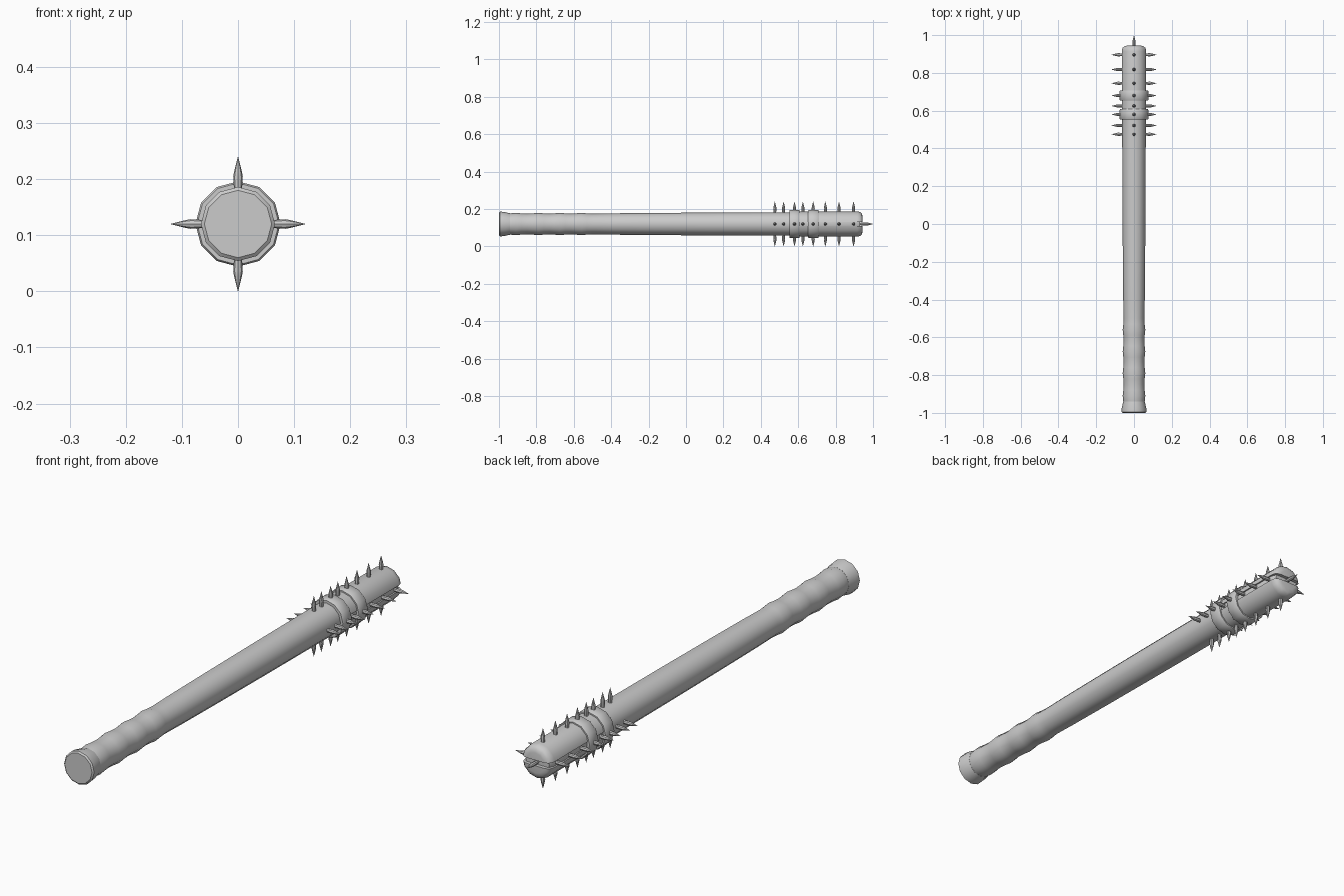
import bpy, bmesh, math
from mathutils import Matrix, Vector

if "Cube" in bpy.data.objects:
    bpy.data.objects.remove(bpy.data.objects["Cube"])

CZ = 0.12      # height of the club axis
SIDES = 12


def finish(bm, name, angle=40):
    me = bpy.data.meshes.new(name)
    bmesh.ops.recalc_face_normals(bm, faces=bm.faces)
    bm.to_mesh(me)
    bm.free()
    ob = bpy.data.objects.new(name, me)
    bpy.context.collection.objects.link(ob)
    bpy.ops.object.select_all(action='DESELECT')
    bpy.context.view_layer.objects.active = ob
    ob.select_set(True)
    bpy.ops.object.shade_smooth_by_angle(angle=math.radians(angle))
    return ob


def lathe(bm, profile, sides=SIDES, mat=Matrix(), caps=(True, True), closed=False):
    """Revolve (distance along axis, radius) points about local y."""
    rings = []
    for y, r in profile:
        rings.append([bm.verts.new(mat @ Vector((
            r * math.cos(2 * math.pi * i / sides), y,
            r * math.sin(2 * math.pi * i / sides)))) for i in range(sides)])
    pairs = list(zip(rings, rings[1:]))
    if closed:
        pairs.append((rings[-1], rings[0]))
    for a, b in pairs:
        for i in range(sides):
            j = (i + 1) % sides
            bm.faces.new((a[i], a[j], b[j], b[i]))
    if not closed:
        if caps[0]:
            bm.faces.new(rings[0])
        if caps[1]:
            bm.faces.new(rings[-1])


axis = Matrix.Translation((0, 0, CZ))

# wooden shaft with flared pommel and ridged grip
profile = [(-1.0, 0.060), (-0.995, 0.066), (-0.975, 0.065), (-0.94, 0.057)]
for y in (-0.91, -0.79, -0.675, -0.56):
    profile += [(y - 0.03, 0.0565), (y, 0.060), (y + 0.03, 0.0565), (y + 0.06, 0.055)]
profile += [(-0.40, 0.057), (-0.2, 0.059), (0.1, 0.061), (0.48, 0.0625),
            (0.70, 0.0625), (0.91, 0.061), (0.93, 0.052)]
bm = bmesh.new()
lathe(bm, profile, mat=axis)
finish(bm, "shaft")

# metal bands
for k, (y0, y1) in enumerate(((0.553, 0.608), (0.653, 0.708))):
    bm = bmesh.new()
    lathe(bm, [(y0, 0.058), (y0, 0.073), (y0 + 0.004, 0.076),
               (y1 - 0.004, 0.076), (y1, 0.073), (y1, 0.058)], mat=axis, closed=True)
    finish(bm, f"band_{k + 1}")

# upper and lower head shells, split by a slot along the sides and tip
for name, s in (("upper_shell", 1), ("lower_shell", -1)):
    bm = bmesh.new()
    lathe(bm, [(0.60, 0.0675), (0.915, 0.0675), (0.932, 0.064),
               (0.941, 0.054), (0.944, 0.040)], mat=axis)
    cut = bmesh.ops.bisect_plane(
        bm, geom=bm.verts[:] + bm.edges[:] + bm.faces[:],
        plane_co=(0, 0, CZ + s * 0.011), plane_no=(0, 0, s), clear_inner=True)
    edges = [e for e in cut["geom_cut"] if isinstance(e, bmesh.types.BMEdge)]
    bmesh.ops.holes_fill(bm, edges=edges, sides=0)
    finish(bm, name)

# four rows of spikes around the head
SPIKE = [(0.050, 0.0065), (0.084, 0.0085), (0.092, 0.0072), (0.1195, 0.0004)]
ROWS = (0.475, 0.522, 0.58, 0.625, 0.68, 0.745, 0.818, 0.896)
for k in range(4):
    bm = bmesh.new()
    for y in ROWS:
        turn = Matrix.Rotation(k * math.pi / 2, 4, 'Y') @ Matrix.Rotation(math.pi / 2, 4, 'X')
        lathe(bm, SPIKE, 8, Matrix.Translation((0, y, CZ)) @ turn)
    finish(bm, f"spike_row_{k + 1}")

# tip spike
bm = bmesh.new()
lathe(bm, [(y + 0.8805, r) for y, r in SPIKE], 8, axis)
finish(bm, "tip_spike")
